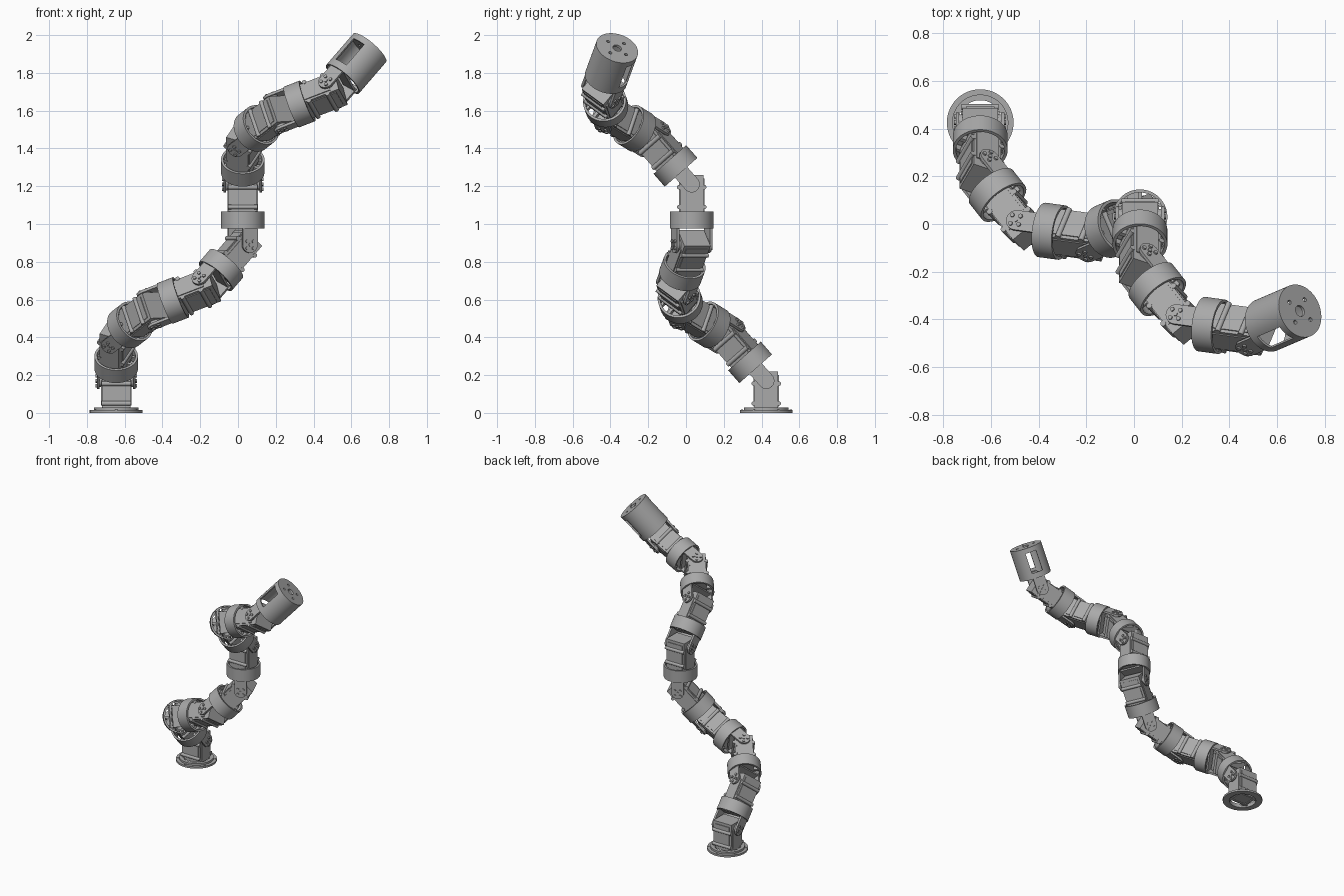
import bpy, bmesh, math
from mathutils import Matrix, Vector

cube = bpy.data.objects.get("Cube")
if cube:
    bpy.data.objects.remove(cube, do_unlink=True)

grey = bpy.data.materials.new("machined_grey")
grey.use_nodes = True
GREY = (0.4, 0.4, 0.4, 1)
grey.diffuse_color = GREY
grey.node_tree.nodes["Principled BSDF"].inputs["Base Color"].default_value = GREY


def finish(name, bm, frame, smooth=False):
    bmesh.ops.recalc_face_normals(bm, faces=bm.faces)
    mesh = bpy.data.meshes.new(name)
    bm.to_mesh(mesh)
    bm.free()
    mesh.materials.append(grey)
    obj = bpy.data.objects.new(name, mesh)
    bpy.context.collection.objects.link(obj)
    obj.matrix_world = frame
    if smooth:
        bpy.ops.object.select_all(action="DESELECT")
        obj.select_set(True)
        bpy.context.view_layer.objects.active = obj
        bpy.ops.object.shade_smooth_by_angle(angle=math.radians(35))
    return obj


def add_box(bm, size, loc):
    bmesh.ops.create_cube(bm, size=1, matrix=Matrix.Translation(loc) @ Matrix.Diagonal((*size, 1)))


def add_rod(bm, radius, length, loc, along_x=False, sides=20):
    turn = Matrix.Rotation(math.pi / 2, 4, "Y") if along_x else Matrix()
    bmesh.ops.create_cone(bm, cap_ends=True, segments=sides, radius1=radius, radius2=radius,
                          depth=length, matrix=Matrix.Translation(loc) @ turn)


def add_tube(bm, outer, inner, z0, z1, sides=64):
    profile = [(inner, z0), (outer, z0), (outer, z1), (inner, z1)]
    verts = [bm.verts.new((r, 0, z)) for r, z in profile]
    edges = [bm.edges.new((verts[i], verts[(i + 1) % 4])) for i in range(4)]
    bmesh.ops.spin(bm, geom=verts + edges, cent=(0, 0, 0), axis=(0, 0, 1),
                   angle=math.tau, steps=sides, use_merge=True)
    bmesh.ops.remove_doubles(bm, verts=bm.verts, dist=1e-5)


def frame_at(origin, up, side):
    z = up.normalized()
    x = (side - z * side.dot(z)).normalized()
    m = Matrix((x, z.cross(x), z)).transposed().to_4x4()
    m.translation = origin
    return m


def servo_box(n, frame, bottom):
    # Motor housing whose pivot lies at the frame origin
    bm = bmesh.new()
    height = 0.05 - bottom
    middle = (0.05 + bottom) / 2
    add_box(bm, (0.15, 0.125, height), (0, 0, middle))
    for s in (-1, 1):
        add_box(bm, (0.12, 0.006, height - 0.04), (0, s * 0.064, middle))
        add_box(bm, (0.006, 0.1, height - 0.07), (s * 0.077, 0, middle - 0.01))
    finish(f"servo_box_{n}", bm, frame)
    # Long clamp bolts beside the housing
    bm = bmesh.new()
    for s in (-1, 1):
        for z in (-0.015, -0.12):
            add_rod(bm, 0.012, 0.155, (0, s * 0.066, z), True)
    finish(f"clamp_bolts_{n}", bm, frame, True)


def spokes(n, frame, z):
    # Crossed bars holding the housing inside its collar
    bm = bmesh.new()
    for s in (-1, 1):
        add_box(bm, (0.014, 0.17, 0.03), (s * 0.06, 0, z))
        add_box(bm, (0.18, 0.014, 0.03), (0, s * 0.048, z))
    add_box(bm, (0.016, 0.205, 0.03), (0, 0, z))
    finish(f"collar_spokes_{n}", bm, frame)


def fork(n, frame):
    # Two round-ended arms reaching from the collar back to the pivot
    bm = bmesh.new()
    w = 0.043
    outline = [(w * math.cos(a), w * math.sin(a))
               for a in (math.pi + math.pi * k / 16 for k in range(17))]
    outline += [(w, 0.11), (-w, 0.11)]
    for s in (-1, 1):
        face = bm.faces.new([bm.verts.new((s * 0.095 - 0.007, y, z)) for y, z in outline])
        out = bmesh.ops.extrude_face_region(bm, geom=[face])
        moved = [v for v in out["geom"] if isinstance(v, bmesh.types.BMVert)]
        bmesh.ops.translate(bm, verts=moved, vec=(0.014, 0, 0))
    add_box(bm, (0.19, 0.08, 0.012), (0, 0, 0.1))
    finish(f"fork_{n}", bm, frame, True)
    # Hub and screw heads on each arm
    bm = bmesh.new()
    for s in (-1, 1):
        add_rod(bm, 0.034, 0.026, (s * 0.084, 0, 0), True, 32)
        add_rod(bm, 0.009, 0.014, (s * 0.1, 0, 0), True)
        for k in range(4):
            a = math.pi / 4 + k * math.pi / 2
            add_rod(bm, 0.009, 0.016, (s * 0.101, 0.026 * math.cos(a), 0.026 * math.sin(a)), True)
    finish(f"pivot_screws_{n}", bm, frame, True)


def collar(n, frame):
    bm = bmesh.new()
    add_tube(bm, 0.115, 0.102, 0.085, 0.175)
    finish(f"collar_{n}", bm, frame, True)


# Pivot points: one run of five links, then the same bends again
run = [Vector(p) for p in ((-0.645, 0.425, 0.17), (-0.645, 0.214, 0.41), (-0.465, -0.014, 0.549),
                           (-0.172, -0.054, 0.662), (0.025, 0.03, 0.89))]
shift = Vector((0.67, -0.395, 1.04))
pivots = run + [p + shift for p in run[:4]]
tip = run[4] + shift
points = [pivots[0] - Vector((0, 0, 0.32))] + pivots + [tip]
dirs = [(b - a).normalized() for a, b in zip(points, points[1:])]
hinges = [a.cross(b).normalized() for a, b in zip(dirs, dirs[1:])]

# Links
for i in range(9):
    end_frame = frame_at(points[i + 1], dirs[i], hinges[i])
    servo_box(i, end_frame, -0.155 if i == 0 else -0.2)
    if i:
        start_frame = frame_at(points[i], dirs[i], hinges[i - 1])
        fork(i, start_frame)
        collar(i, start_frame)
        spokes(i, end_frame, -0.185)

# Base flange with bolt holes suggested by small studs
base = Matrix.Translation((points[1].x, points[1].y, 0))
bm = bmesh.new()
add_tube(bm, 0.14, 0.094, 0, 0.014)
add_tube(bm, 0.118, 0.094, 0.012, 0.028)
for s in (-1, 1):
    add_box(bm, (0.014, 0.19, 0.016), (s * 0.06, 0, 0.018))
    add_box(bm, (0.19, 0.014, 0.016), (0, s * 0.05, 0.018))
finish("base_flange", bm, base, True)
bm = bmesh.new()
for k in range(6):
    a = math.pi / 6 + k * math.pi / 3
    add_rod(bm, 0.006, 0.006, (0.129 * math.cos(a), 0.129 * math.sin(a), 0.015))
finish("flange_screws", bm, base, True)

# End canister: hollow cup with two side windows and a drilled cap
tool = frame_at(points[9], dirs[9], hinges[8])
fork("tool", tool)
bm = bmesh.new()
add_rod(bm, 0.115, 0.225, (0, 0, 0.2025), sides=64)
canister = finish("end_canister", bm, tool)
cutters = []


def cut(build):
    cutter_bm = bmesh.new()
    build(cutter_bm)
    cutter = finish("canister_cutter", cutter_bm, tool)
    cutter.hide_render = True
    mod = canister.modifiers.new("cut", "BOOLEAN")
    mod.operation, mod.solver, mod.object = "DIFFERENCE", "EXACT", cutter
    cutters.append(cutter)


cut(lambda b: add_rod(b, 0.104, 0.25, (0, 0, 0.175), sides=64))
cut(lambda b: add_box(b, (0.3, 0.08, 0.15), (0, 0, 0.205)))
cut(lambda b: add_rod(b, 0.024, 0.1, (0, 0, 0.31), sides=32))
for k in range(4):
    a = k * math.pi / 2
    cut(lambda b: add_rod(b, 0.009, 0.1, (0.062 * math.cos(a), 0.062 * math.sin(a), 0.31)))
bpy.context.view_layer.update()
solid = bpy.data.meshes.new_from_object(canister.evaluated_get(bpy.context.evaluated_depsgraph_get()))
canister.modifiers.clear()
canister.data = solid
for c in cutters:
    bpy.data.objects.remove(c, do_unlink=True)
bpy.ops.object.select_all(action="DESELECT")
canister.select_set(True)
bpy.context.view_layer.objects.active = canister
bpy.ops.object.shade_smooth_by_angle(angle=math.radians(35))
